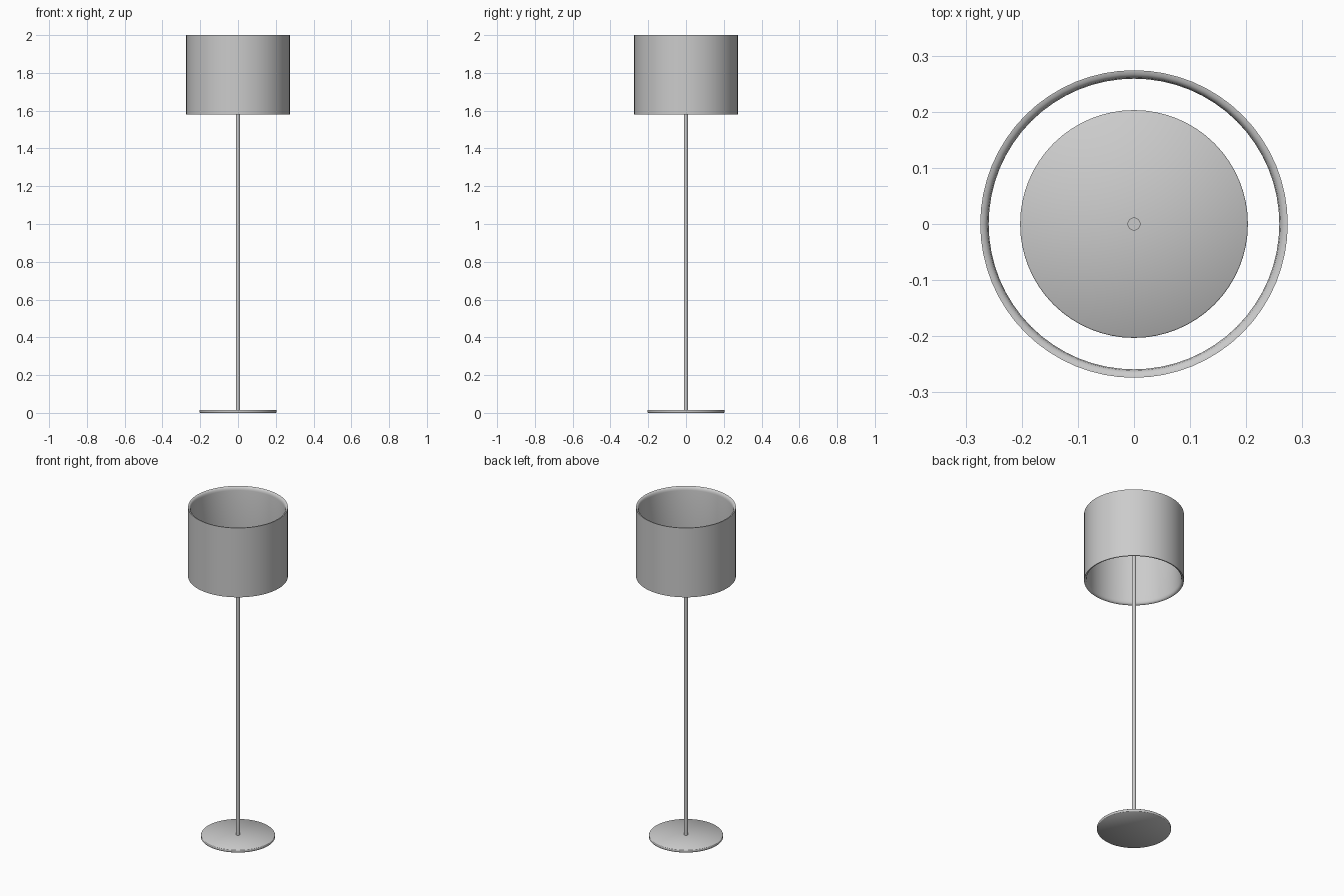
import bpy, bmesh, math

if "Cube" in bpy.data.objects:
    bpy.data.objects.remove(bpy.data.objects["Cube"])

SEGMENTS = 64


def lathe(name, profile, closed=False, segments=SEGMENTS):
    """Spin an (r, z) profile about z; r = 0 points become poles."""
    bm = bmesh.new()
    verts = [bm.verts.new((r, 0, z)) for r, z in profile]
    edges = [bm.edges.new(p) for p in zip(verts, verts[1:])]
    if closed:
        edges.append(bm.edges.new((verts[-1], verts[0])))
    bmesh.ops.spin(bm, geom=verts + edges, cent=(0, 0, 0), axis=(0, 0, 1),
                   angle=math.tau, steps=segments, use_duplicate=False)
    bmesh.ops.remove_doubles(bm, verts=bm.verts, dist=1e-5)
    bmesh.ops.recalc_face_normals(bm, faces=bm.faces)
    mesh = bpy.data.meshes.new(name)
    bm.to_mesh(mesh)
    bm.free()
    obj = bpy.data.objects.new(name, mesh)
    bpy.context.collection.objects.link(obj)
    bpy.ops.object.select_all(action='DESELECT')
    obj.select_set(True)
    bpy.context.view_layer.objects.active = obj
    bpy.ops.object.shade_smooth_by_angle(angle=math.radians(50))
    return obj


# Flat round foot
lathe("base", [(0, 0), (0.201, 0), (0.203, 0.002), (0.203, 0.014),
               (0.201, 0.016), (0, 0.016)])

# Slim upright, ending inside the shade
lathe("pole", [(0, 0.014), (0.0115, 0.014), (0.0115, 1.79), (0, 1.79)],
      segments=32)

# Open drum shade with softened inner rims
lathe("shade", [(0.274, 1.58), (0.274, 2.0), (0.267, 1.999), (0.261, 1.992),
                (0.259, 1.98), (0.259, 1.60), (0.261, 1.588), (0.267, 1.581)],
      closed=True)
